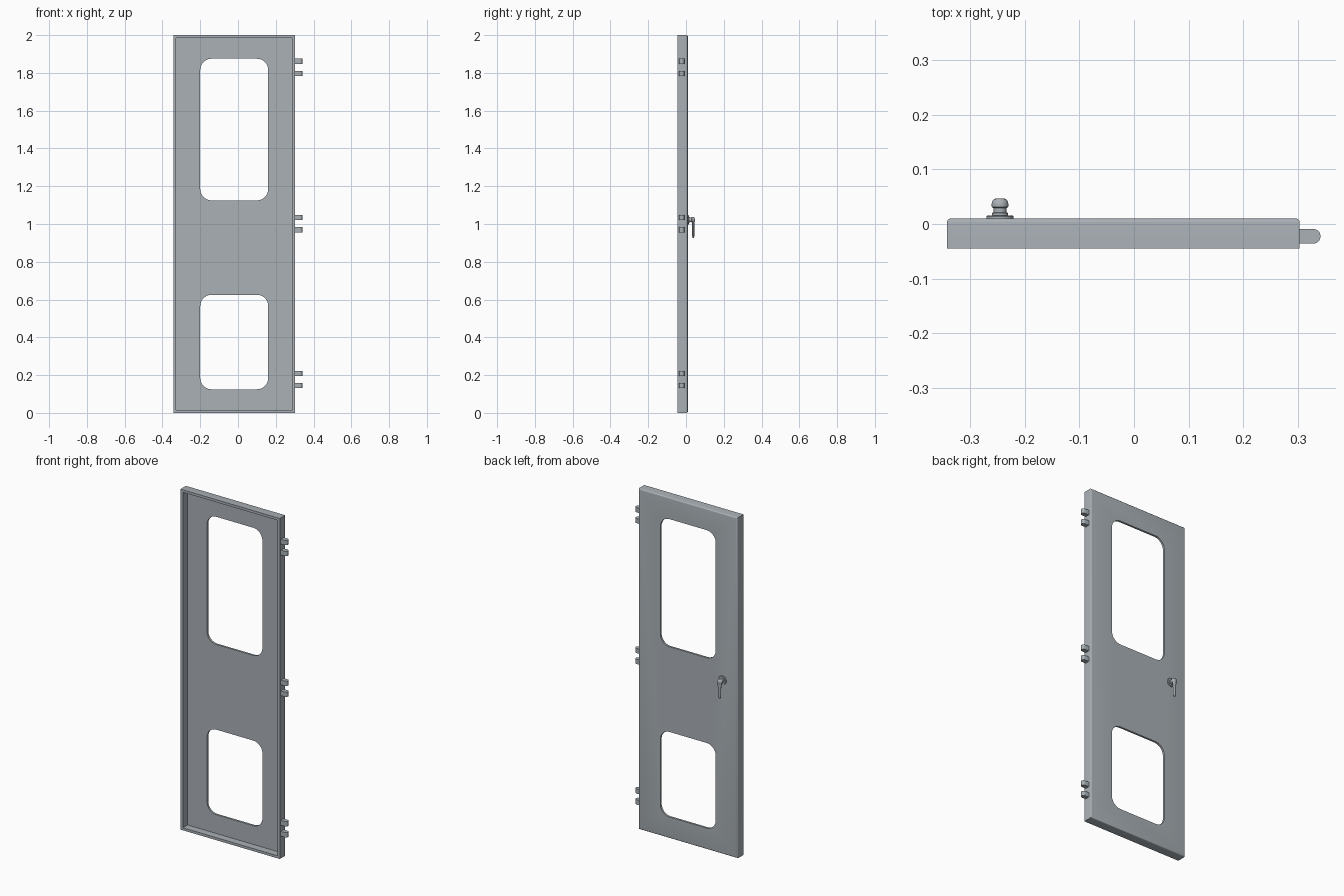
import bpy, bmesh
from math import sin, cos, pi, radians
from mathutils import Vector

if "Cube" in bpy.data.objects:
    bpy.data.objects.remove(bpy.data.objects["Cube"])

paint = bpy.data.materials.new("grey_paint")
paint.use_nodes = True
GREY = (0.40, 0.44, 0.47, 1)
paint.diffuse_color = GREY
paint.node_tree.nodes["Principled BSDF"].inputs["Base Color"].default_value = GREY


def finish(name, bm):
    bmesh.ops.recalc_face_normals(bm, faces=bm.faces)
    mesh = bpy.data.meshes.new(name)
    bm.to_mesh(mesh)
    bm.free()
    mesh.materials.append(paint)
    obj = bpy.data.objects.new(name, mesh)
    bpy.context.collection.objects.link(obj)
    return obj


def smooth(obj):
    bpy.ops.object.select_all(action='DESELECT')
    obj.select_set(True)
    bpy.context.view_layer.objects.active = obj
    bpy.ops.object.shade_smooth_by_angle(angle=radians(35))


def prism(name, outline, depth):
    """Extrude a closed outline of 3D points along a depth vector."""
    bm = bmesh.new()
    face = bm.faces.new([bm.verts.new(p) for p in outline])
    ext = bmesh.ops.extrude_face_region(bm, geom=[face], use_keep_orig=True)
    verts = [g for g in ext["geom"] if isinstance(g, bmesh.types.BMVert)]
    bmesh.ops.translate(bm, verts=verts, vec=depth)
    return finish(name, bm)


def rect(x0, x1, z0, z1, y, r=0.0, steps=10):
    """Rectangle in the xz plane, with rounded corners if r is given."""
    if not r:
        return [(x0, y, z0), (x1, y, z0), (x1, y, z1), (x0, y, z1)]
    centres = [(x1 - r, z1 - r), (x0 + r, z1 - r), (x0 + r, z0 + r), (x1 - r, z0 + r)]
    return [(cx + r * cos(a), y, cz + r * sin(a))
            for q, (cx, cz) in enumerate(centres)
            for a in [(q + i / steps) * pi / 2 for i in range(steps + 1)]]


def cut(target, cutter):
    cutter.hide_render = True
    mod = target.modifiers.new("cut", 'BOOLEAN')
    mod.operation, mod.solver, mod.object = 'DIFFERENCE', 'EXACT', cutter
    bpy.context.view_layer.objects.active = target
    bpy.ops.object.modifier_apply(modifier=mod.name)
    bpy.data.objects.remove(cutter)


LEFT, RIGHT, FRONT, BACK, TOP = -0.342, 0.303, -0.045, 0.01, 2.0
WALL, SKIN = 0.015, 0.012

# Door panel: a shallow tray with rounded rear edges, open to the front
door = prism("door_panel", rect(LEFT, RIGHT, 0, TOP, FRONT), (0, BACK - FRONT, 0))
bm = bmesh.new()
bm.from_mesh(door.data)
rear = [e for e in bm.edges if all(v.co.y > BACK - 0.001 for v in e.verts)]
bmesh.ops.bevel(bm, geom=rear, offset=0.007, segments=4, profile=0.5, affect='EDGES')
bm.to_mesh(door.data)
bm.free()
cut(door, prism("tray_cutter",
                rect(LEFT + WALL, RIGHT - WALL, WALL, TOP - WALL, FRONT - 0.05),
                (0, BACK - SKIN - FRONT + 0.05, 0)))

# Window openings
for z0, z1 in ((1.125, 1.875), (0.125, 0.625)):
    cut(door, prism("window_cutter", rect(-0.2, 0.16, z0, z1, -0.1, r=0.06), (0, 0.2, 0)))
smooth(door)

# Hinge knuckles: three pairs of round-ended lugs
LUG_R, LUG_Y, LUG_X = 0.0135, -0.0225, 0.3275
for place, z in (("lower", 0.177), ("middle", 1.002), ("upper", 1.829)):
    for part, dz in (("bottom", -0.032), ("top", 0.032)):
        outline = [(RIGHT - 0.004, LUG_Y - LUG_R, z + dz - 0.014)]
        outline += [(LUG_X + LUG_R * cos(a), LUG_Y + LUG_R * sin(a), z + dz - 0.014)
                    for a in [-pi / 2 + pi * i / 16 for i in range(17)]]
        outline.append((RIGHT - 0.004, LUG_Y + LUG_R, z + dz - 0.014))
        smooth(prism(f"{place}_hinge_{part}", outline, (0, 0, 0.028)))

# Handle base: flange, neck and domed boss turned about the y axis
HX, HZ, SIDES = -0.245, 1.022, 32


def loft(name, rings):
    """Skin a list of equal-sized point rings and cap both ends."""
    bm = bmesh.new()
    loops = [[bm.verts.new(p) for p in ring] for ring in rings]
    for a, b in zip(loops, loops[1:]):
        for i in range(len(a)):
            j = (i + 1) % len(a)
            bm.faces.new((a[i], a[j], b[j], b[i]))
    bm.faces.new(loops[0])
    bm.faces.new(loops[-1])
    obj = finish(name, bm)
    smooth(obj)
    return obj


angles = [2 * pi * i / SIDES for i in range(SIDES)]
profile = [(0.025, 0.008), (0.025, 0.014), (0.023, 0.0155), (0.015, 0.0155),
           (0.015, 0.020), (0.012, 0.021), (0.012, 0.029), (0.015, 0.031),
           (0.0155, 0.036), (0.014, 0.042), (0.011, 0.0455), (0.006, 0.047)]
loft("handle_base", [[(HX + r * cos(a), y, HZ + r * sin(a)) for a in angles]
                     for r, y in profile])

# Handle lever: tapered grip hanging from the boss (z, half width, half depth)
grip = [(1.028, 0.011, 0.006), (1.01, 0.0125, 0.007), (0.99, 0.0105, 0.0062),
        (0.96, 0.009, 0.0055), (0.935, 0.0085, 0.0055), (0.928, 0.007, 0.0045),
        (0.925, 0.004, 0.0025)]
loft("handle_lever", [[(HX + w * cos(a), 0.0385 + d * sin(a), z) for a in angles]
                      for z, w, d in grip])
